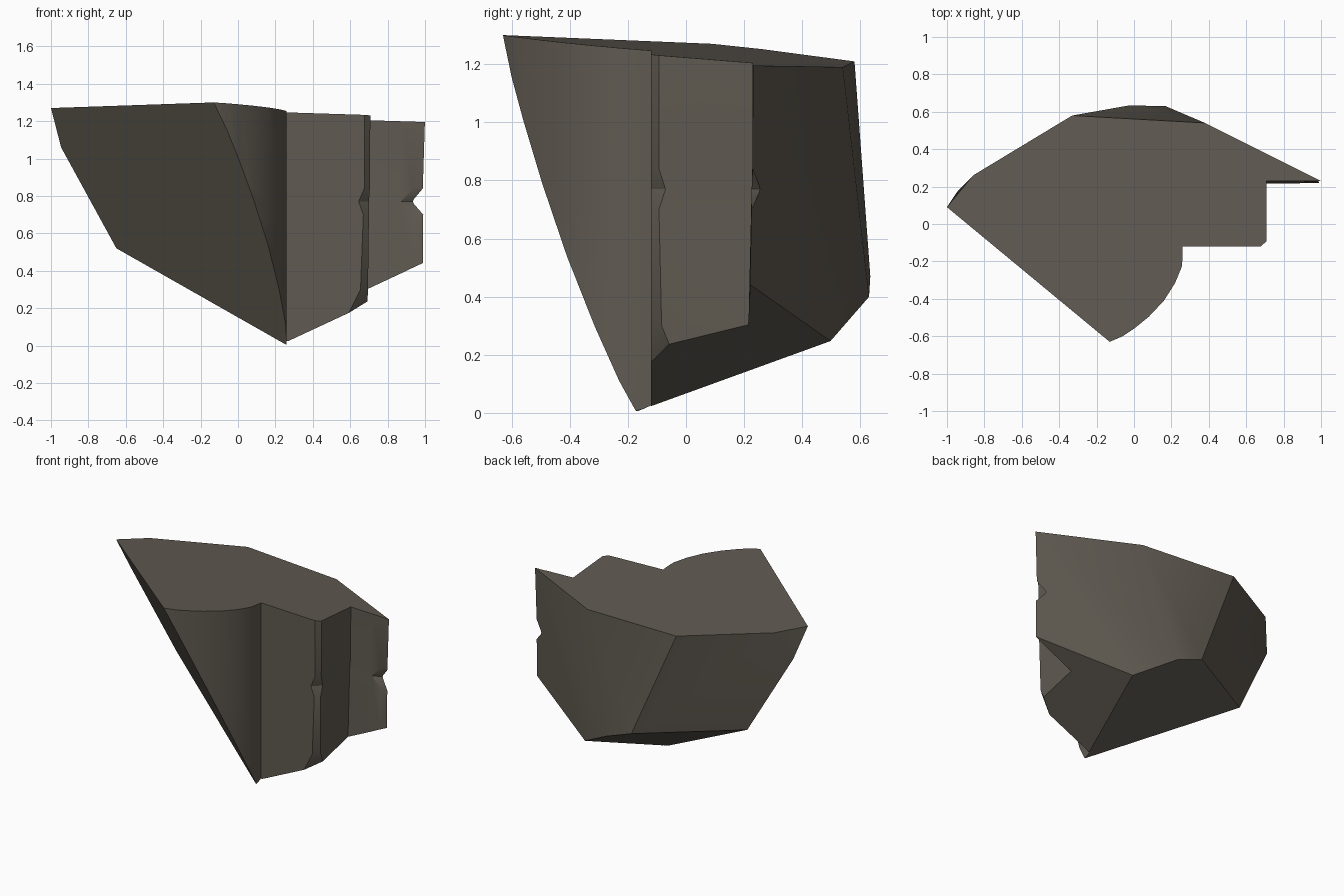
import bpy, bmesh
from mathutils import Vector

if "Cube" in bpy.data.objects:
    bpy.data.objects.remove(bpy.data.objects["Cube"])

# Plan outline: hollow scoop, then two stepped walls, then an oversize back
SCOOP = [(-.30, -.71), (-.13, -.63), (-.06, -.60), (0, -.56), (.08, -.495),
         (.16, -.41), (.22, -.315), (.255, -.23), (.26, -.18), (.26, -.12)]
BACK = [(1.2, .9), (-1.2, .9), (-1.2, -.8)]

# Level: height, corner chamfer, side wall x, rear wall y, rear wall y at its outer end
LEVELS = [(-.20, .12, .69, .212, .212), (.17, .10, .69, .212, .214),
          (.30, .04, .695, .215, .218), (.70, .03, .70, .224, .225),
          (.77, .055, .70, .226, .257), (.84, .03, .705, .228, .229),
          (1.60, .03, .71, .23, .232)]


def outline(chamfer, side_x, rear_y, outer_y):
    steps = [(side_x - chamfer, -.12), (side_x, -.12 + chamfer * .9),
             (side_x, rear_y), (.87, rear_y), (.94, outer_y), (1.2, outer_y)]
    return SCOOP + steps + BACK


# Loft the outline through the levels
bm = bmesh.new()
rings = [[bm.verts.new((x, y, lv[0])) for x, y in outline(*lv[1:])] for lv in LEVELS]
for low, high in zip(rings, rings[1:]):
    n = len(low)
    for i in range(n):
        j = (i + 1) % n
        bm.faces.new((low[i], low[j], high[j], high[i]))
bmesh.ops.triangulate(bm, faces=bm.faces[:])
bm.faces.new(rings[0])
bm.faces.new(rings[-1])

# Corner points of the flat broken sides
right = (.99, .235, 1.195)
back_r = (.38, .54, 1.19)
back_l = (-.33, .58, 1.207)
left_b = (-.86, .26, 1.252)
left = (-1, .09, 1.27)
left_low = (-.94, .18, 1.04)
left_base = (-.65, .256, .52)
front = (-.13, -.63, 1.30)
tip = (.26, -.17, .003)
keel = (.43, .505, .25)
rear_low = (-.02, .635, .46)
rear_low_r = (.16, .635, .405)
step_low = (.26, -.12, .02)
right_low = (.97, .23, .435)

SIDES = [(left, front, right),               # top
         (left, front, tip),                 # front left
         (right, back_r, right_low),         # back right
         (back_r, back_l, rear_low),         # back
         (back_l, rear_low, left_base),      # back left
         (left, left_low, left_b),           # left corner
         (tip, keel, left_base),             # underside
         (step_low, right_low, keel)]        # underside right

inside = Vector((-.1, .1, .8))
for pts in SIDES:
    a, b, c = map(Vector, pts)
    no = (b - a).cross(c - a).normalized()
    if (inside - a).dot(no) > 0:
        no.negate()
    bmesh.ops.bisect_plane(bm, geom=bm.verts[:] + bm.edges[:] + bm.faces[:], dist=1e-5,
                           plane_co=a, plane_no=no, clear_outer=True)
    bmesh.ops.holes_fill(bm, edges=[e for e in bm.edges if e.is_boundary], sides=0)
bmesh.ops.remove_doubles(bm, verts=bm.verts[:], dist=1e-4)
bmesh.ops.recalc_face_normals(bm, faces=bm.faces[:])

mesh = bpy.data.meshes.new("rock_chunk")
bm.to_mesh(mesh)
bm.free()
rock = bpy.data.objects.new("rock_chunk", mesh)
bpy.context.collection.objects.link(rock)

# Stone colour
stone = bpy.data.materials.new("brown_grey_stone")
stone.diffuse_color = (.117, .102, .082, 1)
stone.use_nodes = True
stone.node_tree.nodes["Principled BSDF"].inputs["Base Color"].default_value = stone.diffuse_color
mesh.materials.append(stone)

# Soft scoop and walls, crisp broken edges
bpy.context.view_layer.objects.active = rock
rock.select_set(True)
bpy.ops.object.shade_smooth_by_angle(angle=.5)
